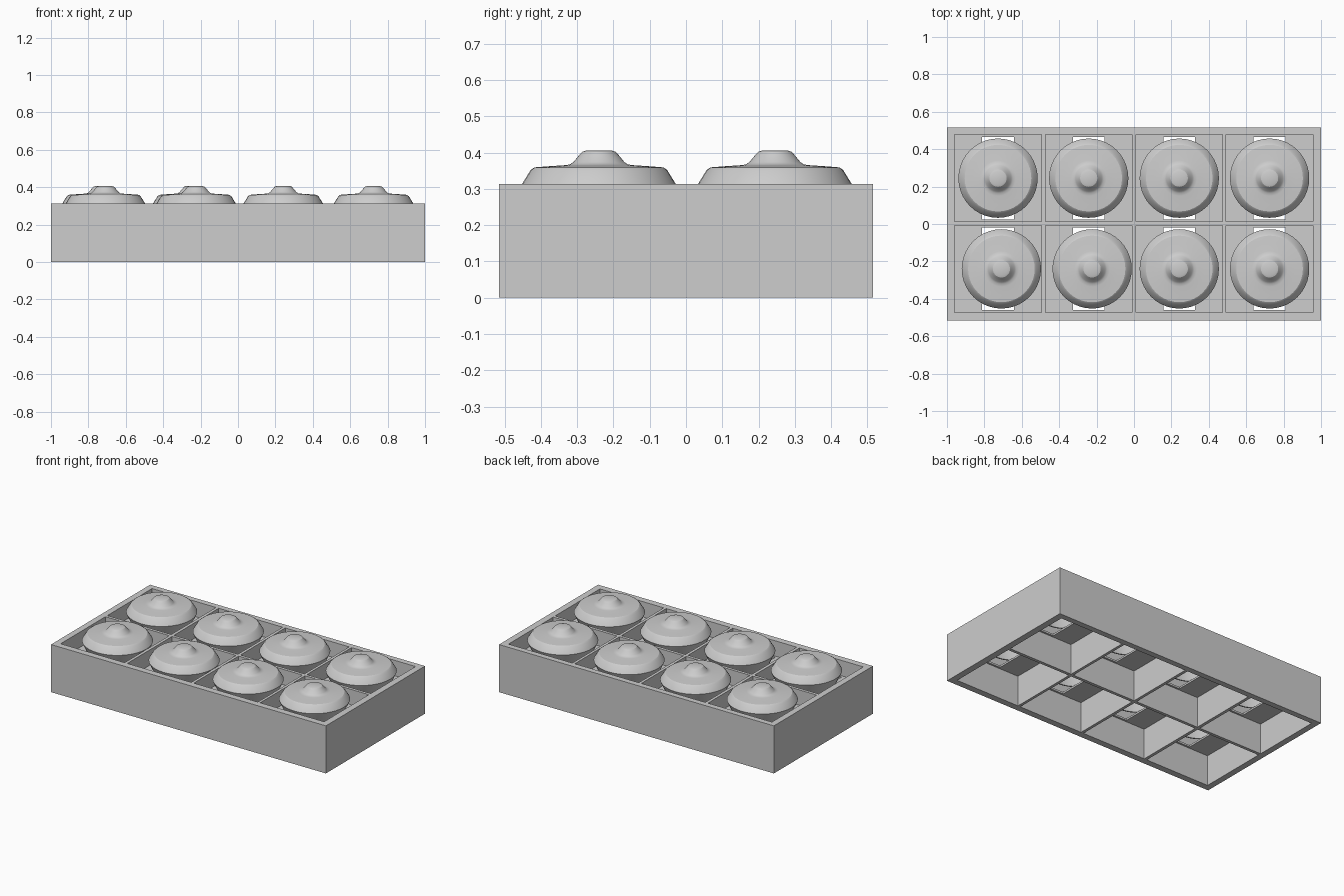
import bpy, bmesh, math

if "Cube" in bpy.data.objects:
    bpy.data.objects.remove(bpy.data.objects["Cube"], do_unlink=True)

grey = bpy.data.materials.new("plain_grey")
grey.use_nodes = True
grey.diffuse_color = (0.61, 0.61, 0.61, 1)
grey.node_tree.nodes["Principled BSDF"].inputs["Base Color"].default_value = grey.diffuse_color

LENGTH, DEPTH, HEIGHT = 2.0, 1.03, 0.313
CELL = 0.465
COLUMNS = [-0.727, -0.242, 0.242, 0.725]
ROWS = [-0.24, 0.245]
FLOOR_Z = 0.2


def finish(name, bm):
    mesh = bpy.data.meshes.new(name)
    bmesh.ops.recalc_face_normals(bm, faces=bm.faces)
    bm.to_mesh(mesh)
    bm.free()
    mesh.materials.append(grey)
    obj = bpy.data.objects.new(name, mesh)
    bpy.context.collection.objects.link(obj)
    return obj


def pierced_slab(name, xs, ys, z0, z1):
    """Grid of cells thickened upward; the odd columns of odd rows are holes."""
    bm = bmesh.new()
    grid = [[bm.verts.new((x, y, z0)) for y in ys] for x in xs]
    for i in range(len(xs) - 1):
        for j in range(len(ys) - 1):
            if not (i % 2 and j % 2):
                bm.faces.new((grid[i][j], grid[i + 1][j], grid[i + 1][j + 1], grid[i][j + 1]))
    top = bmesh.ops.extrude_face_region(bm, geom=bm.faces[:], use_keep_orig=True)["geom"]
    for v in top:
        if isinstance(v, bmesh.types.BMVert):
            v.co.z = z1
    bmesh.ops.dissolve_limit(bm, angle_limit=0.01, verts=bm.verts[:], edges=bm.edges[:])
    return finish(name, bm)


def cell_edges(centres, size, half):
    return [-half] + [c + s * size / 2 for c in centres for s in (-1, 1)] + [half]


def around(centre, hole_half):
    return [centre - CELL / 2, centre - hole_half, centre + hole_half, centre + CELL / 2]


# Crate: outer walls and dividers in one piece
pierced_slab("crate_frame", cell_edges(COLUMNS, CELL, LENGTH / 2),
             cell_edges(ROWS, CELL, DEPTH / 2), 0, HEIGHT)

# Gong: thin open shell, outside from flared boss to foot, then back up inside
OUTER = [(0, 0.406), (0.034, 0.406), (0.046, 0.402), (0.056, 0.391), (0.07, 0.374),
         (0.08, 0.367), (0.095, 0.365), (0.14, 0.362), (0.178, 0.359),
         (0.188, 0.352), (0.212, 0.313), (0.208, 0.303), (0.165, 0.212)]
INNER = [(0.157, 0.212), (0.2, 0.308), (0.175, 0.35), (0.075, 0.358), (0.04, 0.396), (0, 0.396)]


def gong(name, x, y):
    bm = bmesh.new()
    verts = [bm.verts.new((r, 0, z)) for r, z in OUTER + INNER]
    edges = [bm.edges.new(pair) for pair in zip(verts, verts[1:])]
    bmesh.ops.spin(bm, geom=verts + edges, cent=(0, 0, 0), axis=(0, 0, 1),
                   angle=math.tau, steps=40)
    bmesh.ops.remove_doubles(bm, verts=bm.verts, dist=0.0005)
    obj = finish(name, bm)
    obj.location = (x, y, 0)
    bpy.ops.object.select_all(action="DESELECT")
    obj.select_set(True)
    bpy.context.view_layer.objects.active = obj
    bpy.ops.object.shade_smooth_by_angle(angle=math.radians(28))


# Slotted floor and gong in every cell; two front gongs sit off centre
for row, cy in zip(("front", "back"), ROWS):
    for n, cx in enumerate(COLUMNS):
        pierced_slab(f"{row}_floor_{n + 1}", around(cx, 0.085), around(cy, 0.22),
                     FLOOR_Z, FLOOR_Z + 0.012)
        shift = 0.018 if row == "front" and n < 2 else 0
        gong(f"{row}_gong_{n + 1}", cx + shift, cy)
